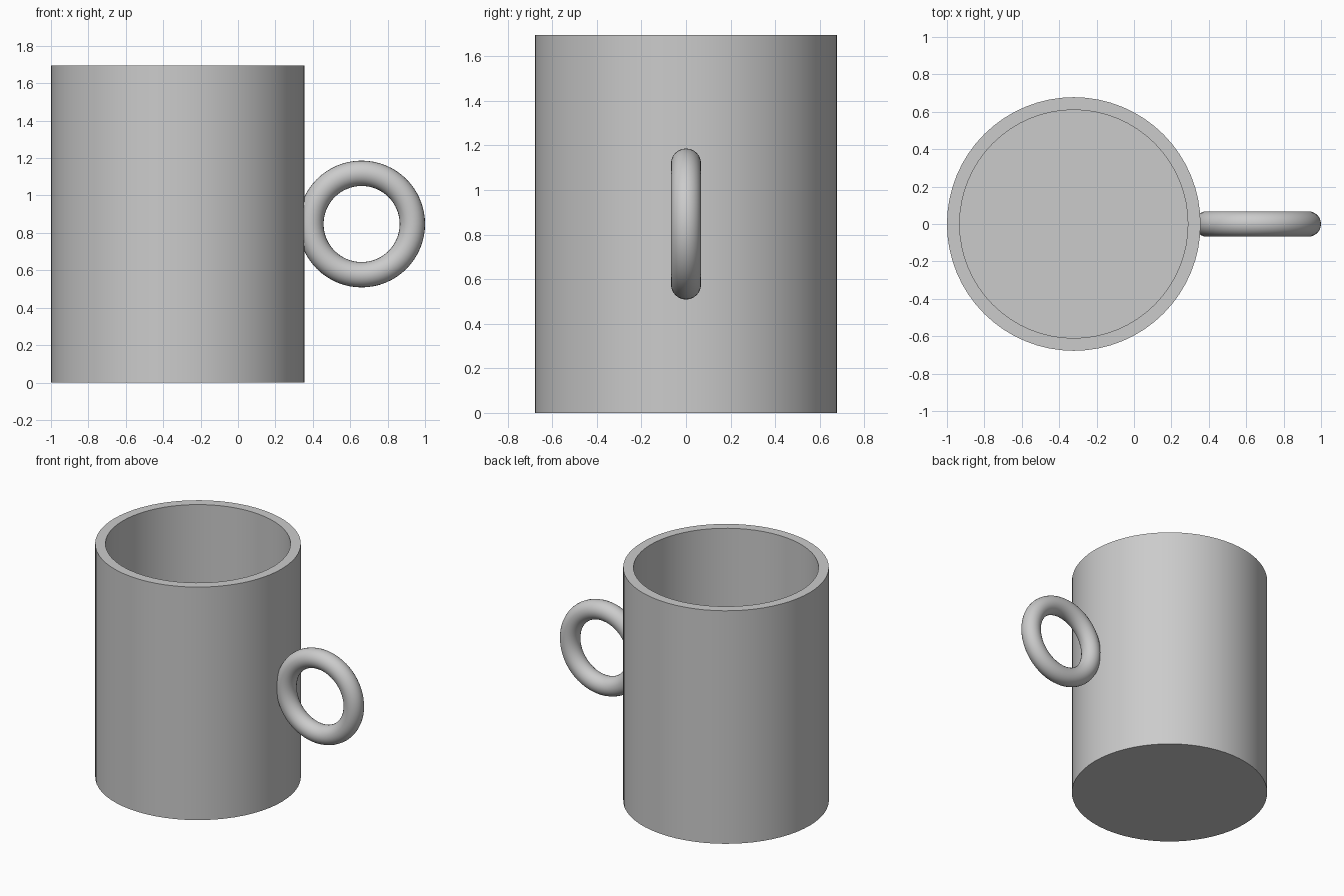
import bpy
import bmesh
import math

cube = bpy.data.objects.get("Cube")
if cube:
    bpy.data.objects.remove(cube, do_unlink=True)

UNIT = 2 / 2.95          # outer body radius
HEIGHT = 2.5 * UNIT
WALL = 0.1 * UNIT
BODY_X = UNIT - 1

# Single grey ceramic colour
grey = bpy.data.materials.new("grey ceramic")
grey.use_nodes = True
colour = (0.6, 0.6, 0.6, 1)
grey.diffuse_color = colour
grey.node_tree.nodes["Principled BSDF"].inputs["Base Color"].default_value = colour


def finish(obj, name):
    obj.name = name
    obj.data.materials.append(grey)
    bpy.ops.object.select_all(action="DESELECT")
    obj.select_set(True)
    bpy.context.view_layer.objects.active = obj
    bpy.ops.object.shade_smooth_by_angle(angle=math.radians(35))


# Body: a cylinder whose top face is inset for the rim and sunk to the floor
bpy.ops.mesh.primitive_cylinder_add(vertices=64, radius=UNIT, depth=HEIGHT,
                                    location=(BODY_X, 0, HEIGHT / 2))
body = bpy.context.object
bm = bmesh.new()
bm.from_mesh(body.data)
top = max(bm.faces, key=lambda f: f.calc_center_median().z)
bmesh.ops.inset_region(bm, faces=[top], thickness=WALL, use_even_offset=True)
cavity = bmesh.ops.extrude_discrete_faces(bm, faces=[top])["faces"]
bmesh.ops.translate(bm, verts=cavity[0].verts, vec=(0, 0, WALL - HEIGHT))
bm.to_mesh(body.data)
bm.free()
finish(body, "mug_body")

# Handle: an upright ring set into the wall
bpy.ops.mesh.primitive_torus_add(major_radius=0.4 * UNIT, minor_radius=0.1 * UNIT,
                                 major_segments=64, minor_segments=24,
                                 location=(1 - UNIT / 2, 0, HEIGHT / 2),
                                 rotation=(math.pi / 2, 0, 0))
finish(bpy.context.object, "handle")
